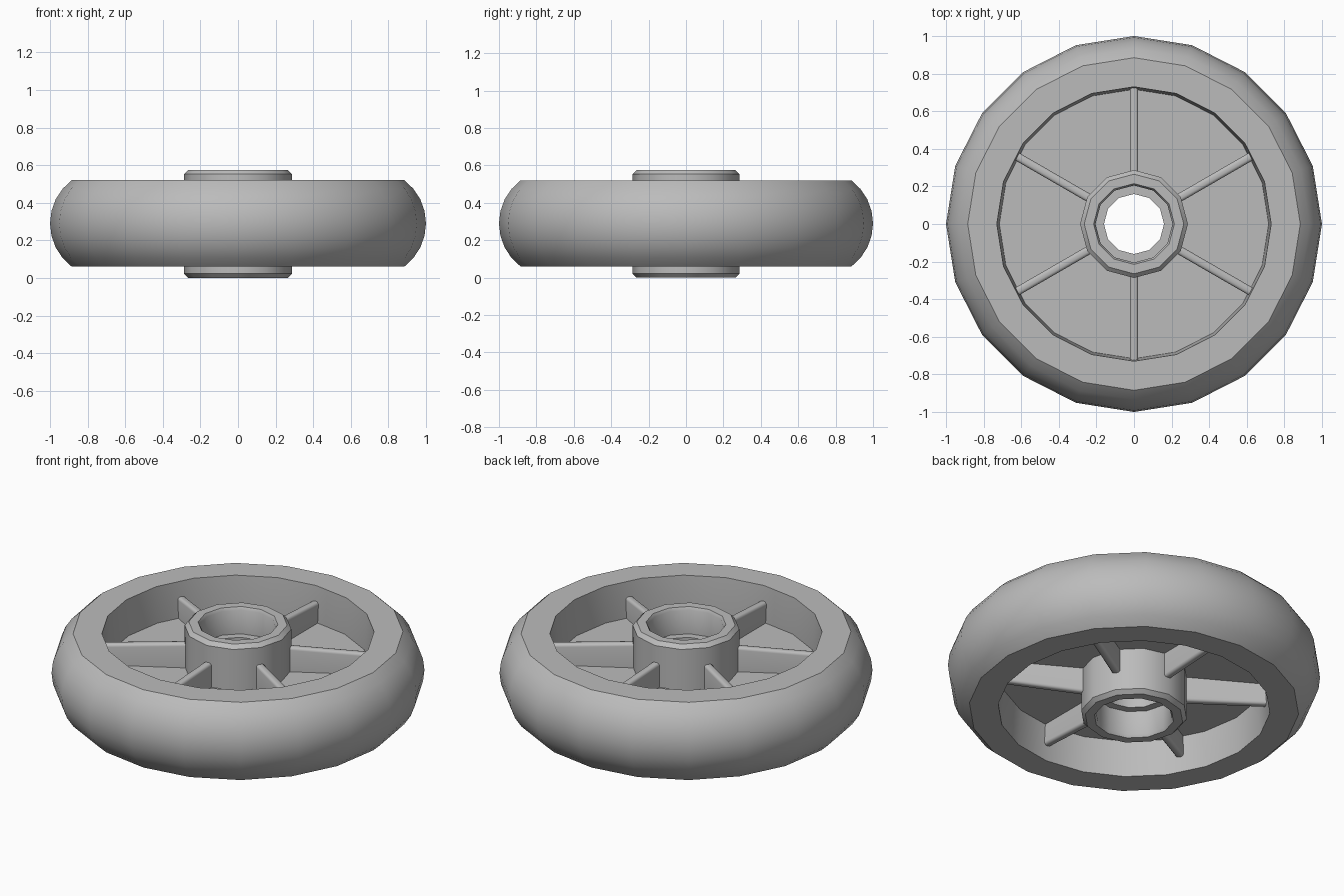
import bpy, bmesh, math
from mathutils import Matrix

cube = bpy.data.objects.get("Cube")
if cube:
    bpy.data.objects.remove(cube)

MID = 0.29  # height of the wheel's middle plane

grey = bpy.data.materials.new("plain grey")
grey.use_nodes = True
COLOUR = (0.5, 0.5, 0.5, 1)
grey.diffuse_color = COLOUR
grey.node_tree.nodes["Principled BSDF"].inputs["Base Color"].default_value = COLOUR


def finish(name, bm, angle=40):
    bmesh.ops.recalc_face_normals(bm, faces=bm.faces)
    mesh = bpy.data.meshes.new(name)
    bm.to_mesh(mesh)
    bm.free()
    mesh.materials.append(grey)
    obj = bpy.data.objects.new(name, mesh)
    bpy.context.collection.objects.link(obj)
    bpy.ops.object.select_all(action='DESELECT')
    obj.select_set(True)
    bpy.context.view_layer.objects.active = obj
    bpy.ops.object.shade_smooth_by_angle(angle=math.radians(angle))
    return obj


def lathe(name, profile, sides, angle=40):
    """Revolve a closed (radius, height) profile about z."""
    bm = bmesh.new()
    rings = []
    for i in range(sides):
        a = math.pi / 2 + math.tau * i / sides
        rings.append([bm.verts.new((r * math.cos(a), r * math.sin(a), z))
                      for r, z in profile])
    n = len(profile)
    for i in range(sides):
        p, q = rings[i], rings[(i + 1) % sides]
        for j in range(n):
            k = (j + 1) % n
            bm.faces.new((p[j], q[j], q[k], p[k]))
    return finish(name, bm, angle)


# Tyre: round tread arc, flat sides, slightly drafted inner wall
R = 0.287
swing = math.asin(0.23 / R)
tread = [(1 - R + R * math.cos(t), MID + R * math.sin(t))
         for t in (swing * (i / 4 - 1) for i in range(9))]
inner = [(0.73, MID + 0.23), (0.715, MID), (0.73, MID - 0.23)]
lathe("tyre", tread + inner, 20)

# Web disc between hub and tyre
lathe("web", [(0.25, MID - 0.02), (0.73, MID - 0.02),
              (0.73, MID + 0.02), (0.25, MID + 0.02)], 20)

# Hub: chamfered barrel with a bearing seat at each end of the bore
half = [(0.16, 0.13), (0.205, 0.13), (0.205, 0.27), (0.215, 0.287),
        (0.265, 0.287), (0.287, 0.265)]
hub = [(r, MID - 0.002 + h) for r, h in half]
hub += [(r, MID - 0.002 - h) for r, h in reversed(half)]
lathe("hub", hub, 12, 35)

# Six ribs, a little lower at the tyre end, rounded along their edges
for i in range(6):
    bm = bmesh.new()
    bmesh.ops.create_cube(bm, size=1)
    for v in bm.verts:
        outer = v.co.x > 0
        height = 0.14 if outer else 0.165
        v.co = (0.73 if outer else 0.26, v.co.y * 0.045,
                math.copysign(height, v.co.z))
    long_edges = [e for e in bm.edges
                  if abs(e.verts[0].co.x - e.verts[1].co.x) > 0.1]
    bmesh.ops.bevel(bm, geom=long_edges, offset=0.016, segments=3,
                    profile=0.5, affect='EDGES')
    turn = Matrix.Rotation(math.radians(30 + 60 * i), 4, 'Z')
    bm.transform(Matrix.Translation((0, 0, MID)) @ turn)
    finish(f"rib_{i + 1}", bm)
